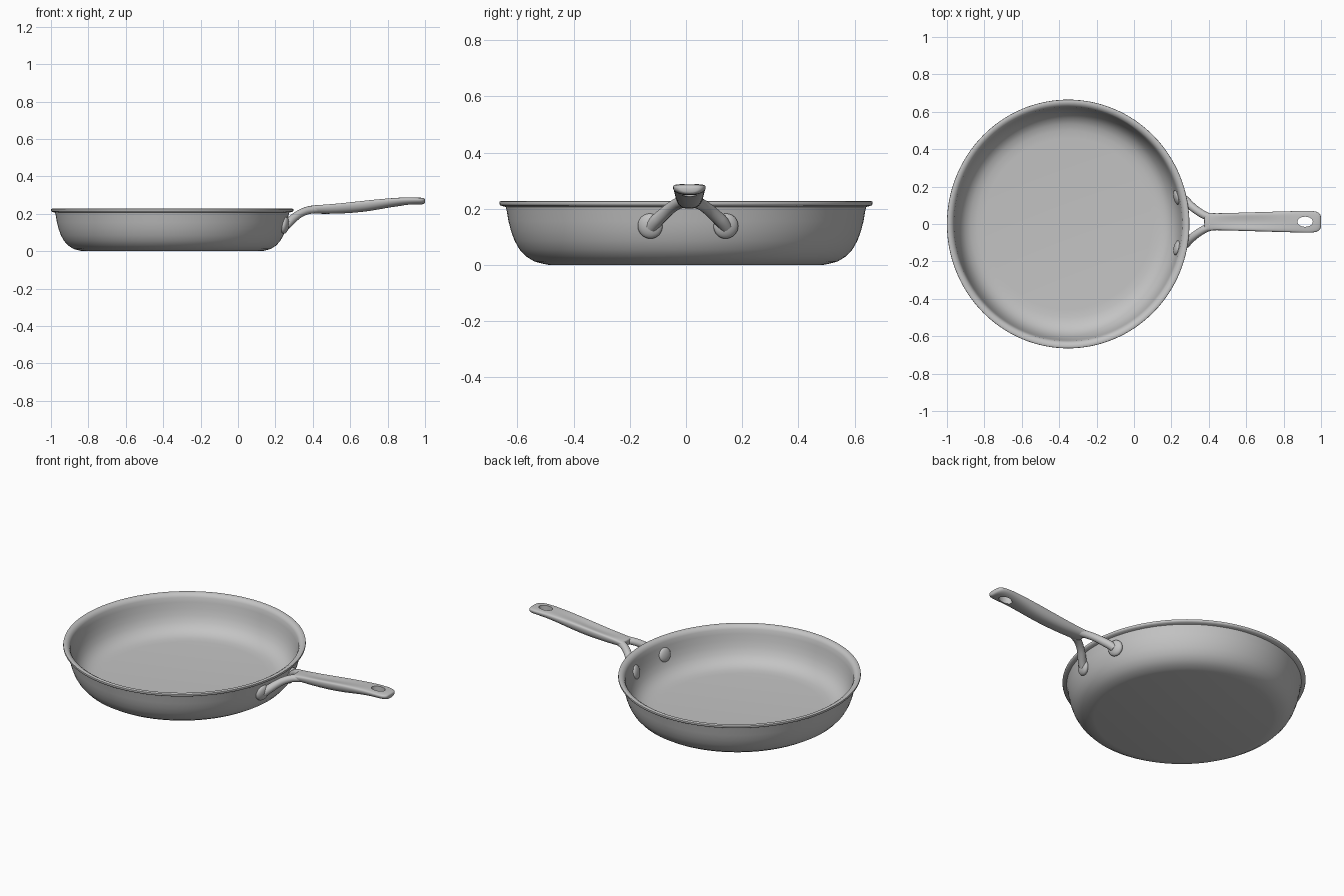
import bpy, bmesh, math
from mathutils import Vector, Matrix

if "Cube" in bpy.data.objects:
    bpy.data.objects.remove(bpy.data.objects["Cube"])

# One brushed steel colour
steel = bpy.data.materials.new("brushed_steel")
steel.use_nodes = True
COLOUR = (0.55, 0.55, 0.55, 1)
steel.diffuse_color = COLOUR
steel.node_tree.nodes["Principled BSDF"].inputs["Base Color"].default_value = COLOUR

PAN_X, PAN_SX = -0.352, 0.975     # pan centre and slight squash along x
HANDLE_Y = 0.012                  # handle centre line


def finish(ob, angle=40):
    """Apply modifiers or curves, colour and smooth the part."""
    bpy.ops.object.select_all(action='DESELECT')
    ob.select_set(True)
    bpy.context.view_layer.objects.active = ob
    bpy.ops.object.convert(target='MESH')
    ob = bpy.context.object
    ob.data.materials.clear()
    ob.data.materials.append(steel)
    bpy.ops.object.shade_smooth_by_angle(angle=math.radians(angle))
    return ob


def mesh_object(name, bm):
    bmesh.ops.recalc_face_normals(bm, faces=bm.faces)
    me = bpy.data.meshes.new(name)
    bm.to_mesh(me)
    bm.free()
    ob = bpy.data.objects.new(name, me)
    bpy.context.collection.objects.link(ob)
    return ob


def loft(bm, rings):
    """Skin closed rings of points and cap both ends."""
    loops = [[bm.verts.new(p) for p in ring] for ring in rings]
    n = len(loops[0])
    for a, b in zip(loops, loops[1:]):
        for i in range(n):
            j = (i + 1) % n
            bm.faces.new((a[i], a[j], b[j], b[i]))
    bm.faces.new(loops[0])
    bm.faces.new(loops[-1])


# Pan body: revolved wall, from outer base over the lip to the inner floor
PROFILE = [(0.49, 0.0), (0.51, 0.004), (0.54, 0.012), (0.57, 0.03), (0.593, 0.055),
           (0.61, 0.085), (0.623, 0.12), (0.632, 0.155), (0.638, 0.19), (0.642, 0.206),
           (0.652, 0.209), (0.662, 0.212), (0.665, 0.218), (0.664, 0.225), (0.658, 0.228),
           (0.645, 0.226), (0.633, 0.219), (0.626, 0.206), (0.621, 0.18), (0.614, 0.145),
           (0.604, 0.11), (0.588, 0.075), (0.565, 0.048), (0.535, 0.03), (0.50, 0.022),
           (0.46, 0.019)]
SEGS = 128
bm = bmesh.new()
loft(bm, [[(PAN_X + PAN_SX * r * math.cos(t), r * math.sin(t), z)
           for t in (2 * math.pi * i / SEGS for i in range(SEGS))] for r, z in PROFILE])
finish(mesh_object("pan_body", bm), 50)

# Handle grip: x, bottom, top, half width, depth of the dished top
STATIONS = [(0.375, 0.205, 0.240, 0.046, 0.0), (0.385, 0.201, 0.243, 0.050, 0.0),
            (0.42, 0.200, 0.249, 0.045, 0.002), (0.50, 0.199, 0.257, 0.047, 0.009),
            (0.60, 0.203, 0.268, 0.050, 0.012), (0.70, 0.213, 0.279, 0.053, 0.010),
            (0.80, 0.232, 0.286, 0.056, 0.005), (0.88, 0.244, 0.290, 0.058, 0.002),
            (0.94, 0.248, 0.289, 0.060, 0.002), (0.975, 0.249, 0.287, 0.056, 0.0),
            (0.992, 0.251, 0.284, 0.046, 0.0), (1.001, 0.257, 0.279, 0.030, 0.0)]


def grip_ring(x, bottom, top, half, dish, n=20):
    ring = []
    waist = top - 0.32 * (top - bottom)
    for i in range(n):
        c, s = math.cos(2 * math.pi * i / n), math.sin(2 * math.pi * i / n)
        y = math.copysign(abs(c) ** 0.8, c)
        if s >= 0:
            z = waist + (top - waist) * s ** 0.6 - dish * (1 - y * y) ** 2
        else:
            z = waist - (waist - bottom) * abs(s)
        ring.append((x, HANDLE_Y + half * y, z))
    return ring


bm = bmesh.new()
loft(bm, [grip_ring(*s) for s in STATIONS])
grip = mesh_object("handle_grip", bm)
grip.modifiers.new("smooth", 'SUBSURF').levels = 2

# Oval hanging hole
bpy.ops.mesh.primitive_cylinder_add(vertices=40, radius=1, depth=0.3,
                                    location=(0.915, HANDLE_Y, 0.27))
cutter = bpy.context.object
cutter.name = "hole_cutter"
cutter.scale = (0.041, 0.027, 1)
cutter.hide_render = True
cut = grip.modifiers.new("hole", 'BOOLEAN')
cut.object, cut.operation, cut.solver = cutter, 'DIFFERENCE', 'EXACT'
bpy.context.view_layer.update()
finish(grip)
bpy.data.objects.remove(cutter)

# Forked struts with their pads and the rivets inside the wall
STRUT = [(0.256, 0.132, 0.135, 0.022), (0.272, 0.120, 0.153, 0.024),
         (0.296, 0.094, 0.176, 0.023), (0.328, 0.068, 0.200, 0.021),
         (0.365, 0.043, 0.217, 0.021), (0.400, 0.026, 0.223, 0.021),
         (0.450, 0.014, 0.227, 0.018)]


def dome(name, radius_from_centre, side, z, size, thick, tilt):
    """Flattened ball lying against the pan wall."""
    y = 0.135 * side
    x = PAN_X + PAN_SX * math.sqrt(radius_from_centre ** 2 - y * y)
    bm = bmesh.new()
    bmesh.ops.create_uvsphere(bm, u_segments=32, v_segments=16, radius=1)
    turn = Matrix.Rotation(math.atan2(y, x - PAN_X), 4, 'Z') @ Matrix.Rotation(tilt, 4, 'Y')
    bm.transform(Matrix.Translation((x, y + HANDLE_Y * 0.6, z)) @ turn
                 @ Matrix.Diagonal((thick, size, size, 1)))
    finish(mesh_object(name, bm), 60)


for side, label in ((1, "left"), (-1, "right")):
    curve = bpy.data.curves.new("strut_" + label, 'CURVE')
    curve.dimensions = '3D'
    curve.bevel_depth = 1.0
    curve.bevel_resolution = 5
    curve.use_fill_caps = True
    spline = curve.splines.new('NURBS')
    spline.points.add(len(STRUT) - 1)
    for p, (x, y, z, r) in zip(spline.points, STRUT):
        p.co = (x, HANDLE_Y * 0.8 + side * y, z, 1)
        p.radius = r
    spline.use_endpoint_u = True
    spline.order_u = 3
    spline.resolution_u = 6
    strut = bpy.data.objects.new("strut_" + label, curve)
    bpy.context.collection.objects.link(strut)
    finish(strut)
    dome("strut_pad_" + label, 0.632, side, 0.138, 0.045, 0.022, 0.15)
    dome("rivet_" + label, 0.611, side, 0.138, 0.040, 0.016, 0.2)
